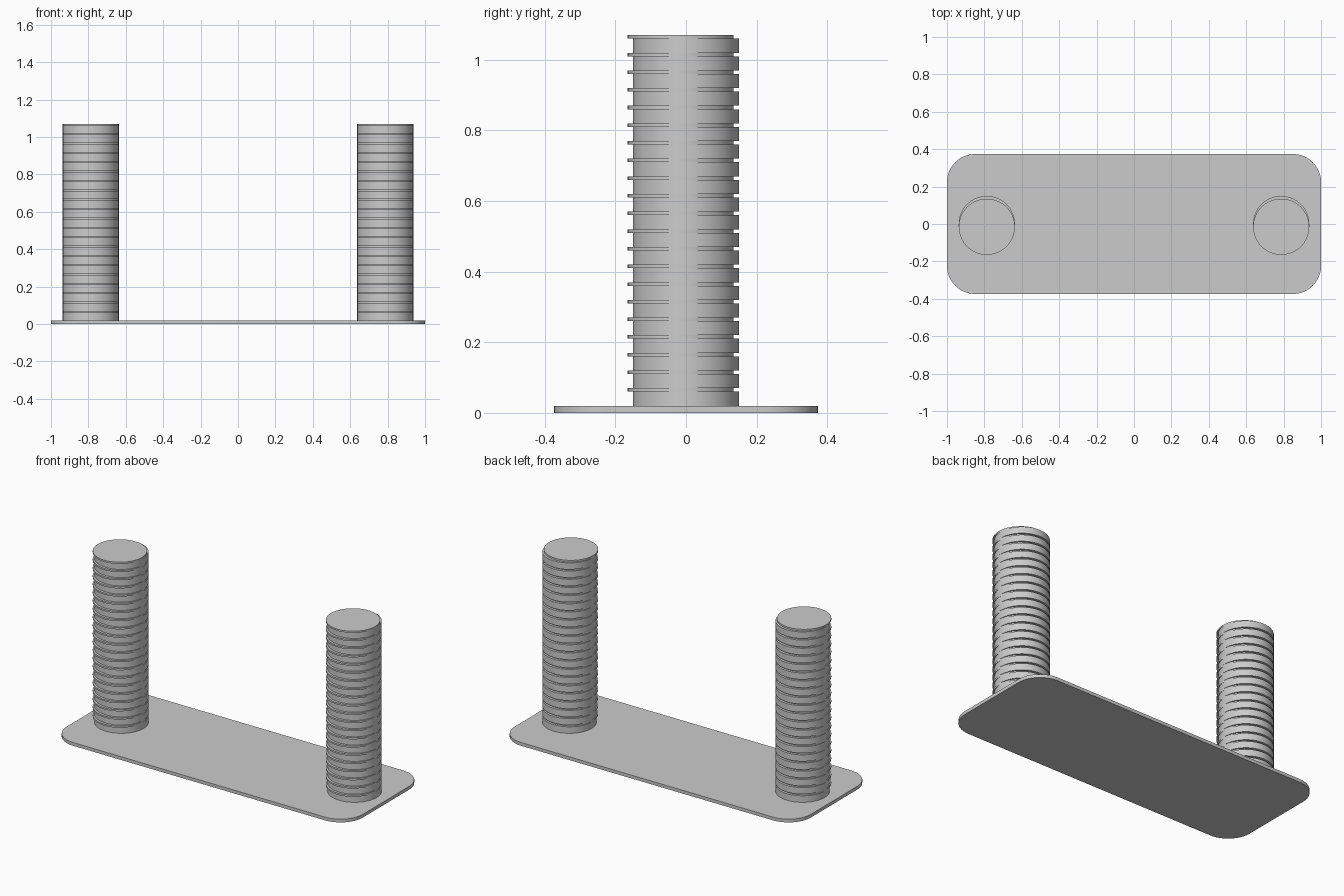
import bpy, bmesh, math

if "Cube" in bpy.data.objects:
    bpy.data.objects.remove(bpy.data.objects["Cube"])

PLATE_TOP = 0.02
RADIUS = 0.15
POST_X = 0.787
SHIFT = -0.015      # sideways offset of the thin discs
LAYERS = 21
BODY_H, DISC_H = 0.04, 0.01

grey = bpy.data.materials.new("light grey")
grey.diffuse_color = (0.6, 0.6, 0.6, 1)
grey.use_nodes = True
grey.node_tree.nodes["Principled BSDF"].inputs["Base Color"].default_value = grey.diffuse_color


def finish(name, bm):
    bmesh.ops.recalc_face_normals(bm, faces=bm.faces)
    mesh = bpy.data.meshes.new(name)
    bm.to_mesh(mesh)
    bm.free()
    mesh.materials.append(grey)
    obj = bpy.data.objects.new(name, mesh)
    bpy.context.collection.objects.link(obj)
    bpy.ops.object.select_all(action='DESELECT')
    obj.select_set(True)
    bpy.context.view_layer.objects.active = obj
    bpy.ops.object.shade_smooth_by_angle(angle=math.radians(30))
    return obj


def loft(bm, loops):
    """Bridge equal-length point loops and cap both ends."""
    rings = [[bm.verts.new(p) for p in loop] for loop in loops]
    n = len(rings[0])
    for a, b in zip(rings, rings[1:]):
        for i in range(n):
            j = (i + 1) % n
            bm.faces.new((a[i], a[j], b[j], b[i]))
    bm.faces.new(rings[0][::-1])
    bm.faces.new(rings[-1])


def circle(cx, cy, z, n=64):
    return [(cx + RADIUS * math.cos(math.tau * i / n),
             cy + RADIUS * math.sin(math.tau * i / n), z) for i in range(n)]


def rounded_rect(hx, hy, r, z, steps=12):
    pts = []
    for k, (sx, sy) in enumerate(((1, 1), (-1, 1), (-1, -1), (1, -1))):
        for s in range(steps + 1):
            a = math.pi / 2 * (k + s / steps)
            pts.append((sx * (hx - r) + r * math.cos(a),
                        sy * (hy - r) + r * math.sin(a), z))
    return pts


# Base plate with rounded corners
bm = bmesh.new()
loft(bm, [rounded_rect(1.0, 0.374, 0.15, z) for z in (0, PLATE_TOP)])
finish("base_plate", bm)

# Posts: thick layers alternating with thin discs shifted to the front
for name, x in (("left_post", -POST_X), ("right_post", POST_X)):
    loops, z = [], PLATE_TOP
    for _ in range(LAYERS):
        for y, h in ((0, BODY_H), (SHIFT, DISC_H)):
            loops += [circle(x, y, z), circle(x, y, z + h)]
            z += h
    bm = bmesh.new()
    loft(bm, loops)
    finish(name, bm)
